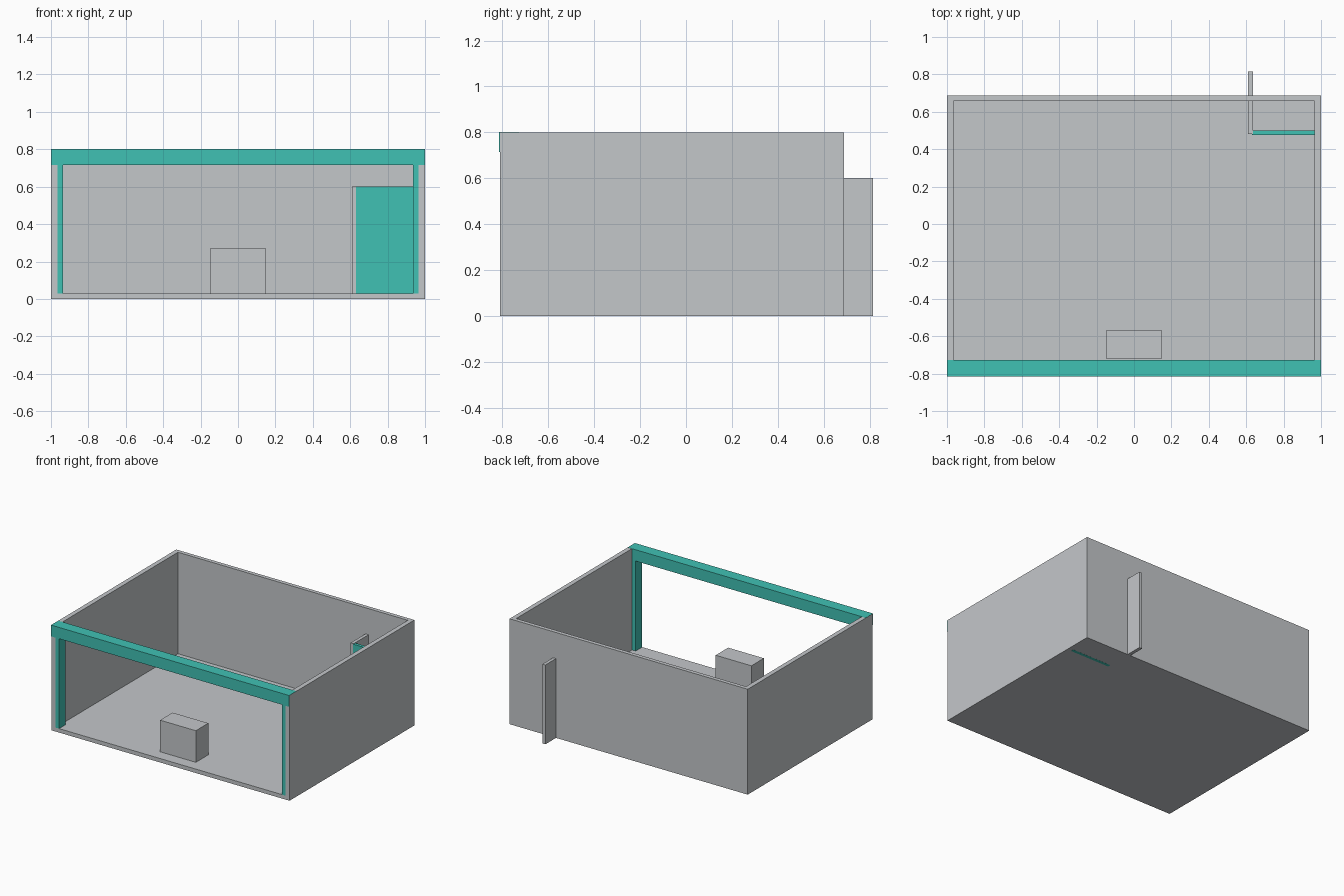
import bpy

if "Cube" in bpy.data.objects:
    bpy.data.objects.remove(bpy.data.objects["Cube"])


def material(name, color):
    m = bpy.data.materials.new(name)
    m.diffuse_color = (*color, 1.0)
    m.use_nodes = True
    m.node_tree.nodes["Principled BSDF"].inputs["Base Color"].default_value = m.diffuse_color
    return m


GREY = material("light grey", (0.55, 0.57, 0.59))
TEAL = material("teal", (0.051, 0.533, 0.456))


def box(name, x, y, z, mat):
    """Box from (min, max) ranges on each axis."""
    bpy.ops.mesh.primitive_cube_add(size=1)
    ob = bpy.context.object
    ob.name = name
    r = (x, y, z)
    for v in ob.data.vertices:
        v.co = [a[1] if c > 0 else a[0] for c, a in zip(v.co, r)]
    ob.data.materials.append(mat)
    return ob


# Open room: floor, back wall and two side walls in one shell
shell = box("room_shell", (-1, 1), (-0.81, 0.688), (0, 0.8), GREY)
cutter = box("room_cutter", (-0.965, 0.965), (-1.2, 0.658), (0.03, 1.2), GREY)
cutter.hide_render = True
mod = shell.modifiers.new("hollow", 'BOOLEAN')
mod.operation = 'DIFFERENCE'
mod.solver = 'EXACT'
mod.object = cutter
bpy.context.view_layer.objects.active = shell
bpy.ops.object.modifier_apply(modifier=mod.name)
bpy.data.objects.remove(cutter, do_unlink=True)

# Front opening frame: header beam and two posts
box("front_beam", (-0.9995, 0.9995), (-0.815, -0.728), (0.715, 0.8008), TEAL)
for side, name in ((-1, "left_post"), (1, "right_post")):
    xs = sorted((side * 0.935, side * 0.965))
    box(name, xs, (-0.81, -0.732), (0.03, 0.715), TEAL)

# Corner closet: teal front panel and grey partition running through the back wall
box("closet_panel", (0.632, 0.965), (0.475, 0.499), (-0.0005, 0.6), TEAL)
box("closet_partition", (0.61, 0.635), (0.48, 0.815), (0, 0.602), GREY)

# Block standing behind the front opening
box("counter_block", (-0.15, 0.15), (-0.72, -0.57), (0.03, 0.27), GREY)
